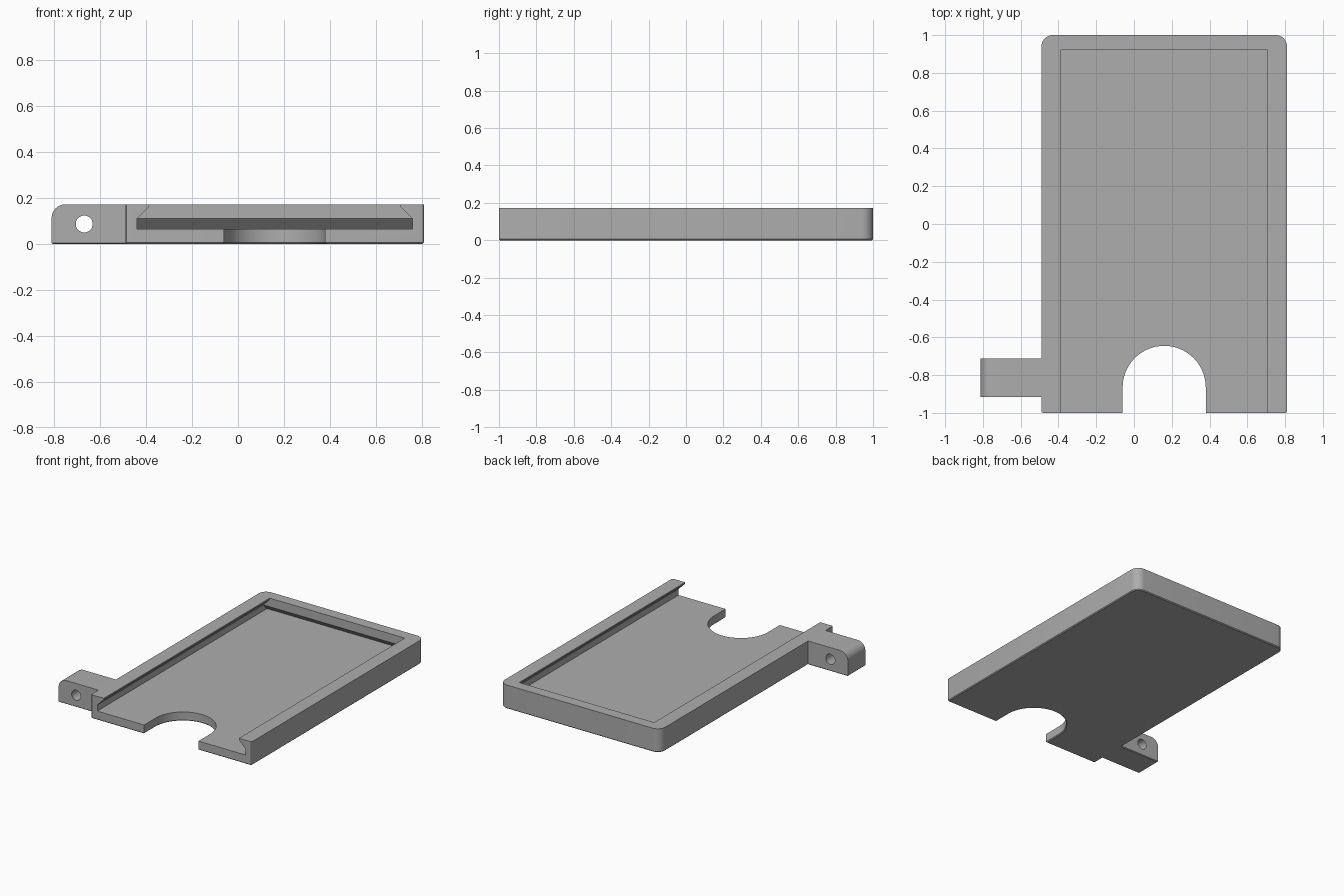
import bpy, bmesh, math
from mathutils import Vector

cube = bpy.data.objects.get("Cube")
if cube:
    bpy.data.objects.remove(cube, do_unlink=True)

HEIGHT, FLOOR = 0.173, 0.065
LEFT, RIGHT = -0.49, 0.81

grey = bpy.data.materials.new("plain grey")
grey.use_nodes = True
colour = (0.42, 0.42, 0.42, 1)
grey.diffuse_color = colour
grey.node_tree.nodes["Principled BSDF"].inputs["Base Color"].default_value = colour


def arc(cx, cy, r, start, end, steps=12):
    """Points along an arc, angles in degrees."""
    angles = [math.radians(start + (end - start) * i / steps) for i in range(steps + 1)]
    return [(cx + r * math.cos(a), cy + r * math.sin(a)) for a in angles]


def prism(name, points, axis, low, high, chamfer=0):
    """Extrude a 2D outline along an axis, optionally chamfering the base rim."""
    place = {"x": lambda a, b, t: (t, a, b),
             "y": lambda a, b, t: (a, t, b),
             "z": lambda a, b, t: (a, b, t)}[axis]
    bm = bmesh.new()
    face = bm.faces.new([bm.verts.new(place(a, b, low)) for a, b in points])
    grown = bmesh.ops.extrude_face_region(bm, geom=[face])
    shift = Vector(place(0, 0, high - low))
    for v in grown["geom"]:
        if isinstance(v, bmesh.types.BMVert):
            v.co += shift
    bmesh.ops.recalc_face_normals(bm, faces=bm.faces)
    if chamfer:
        rim = [e for e in bm.edges if all(abs(v.co.z) < 1e-5 for v in e.verts)]
        bmesh.ops.bevel(bm, geom=rim, offset=chamfer, segments=1, affect="EDGES")
    mesh = bpy.data.meshes.new(name)
    bm.to_mesh(mesh)
    bm.free()
    mesh.materials.append(grey)
    obj = bpy.data.objects.new(name, mesh)
    bpy.context.collection.objects.link(obj)
    return obj


def combine(target, other, operation):
    """Apply a boolean and discard the helper."""
    mod = target.modifiers.new(operation, "BOOLEAN")
    mod.operation, mod.solver, mod.object = operation, "EXACT", other
    bpy.ops.object.select_all(action="DESELECT")
    bpy.context.view_layer.objects.active = target
    target.select_set(True)
    bpy.ops.object.modifier_apply(modifier=mod.name)
    bpy.data.objects.remove(other, do_unlink=True)


# Tray outline with rounded back corners and a thumb notch in the front
outline = (arc(RIGHT - 0.01, -0.99, 0.01, -90, 0, 3)
           + arc(RIGHT - 0.06, 0.94, 0.06, 0, 90)
           + arc(LEFT + 0.06, 0.94, 0.06, 90, 180)
           + arc(LEFT + 0.01, -0.99, 0.01, 180, 270, 3)
           + [(-0.06, -1)] + arc(0.16, -0.865, 0.22, 180, 0, 32) + [(0.38, -1)])
tray = prism("card_tray", outline, "z", 0, HEIGHT, 0.006)

# Channel open at the front, with overhanging side rails
half = [(0.6, FLOOR), (0.6, 0.11), (0.547, 0.163), (0.547, 0.25)]
channel = [(0.16 + x, z) for x, z in half] + [(0.16 - x, z) for x, z in reversed(half)]
combine(tray, prism("channel_cutter", channel, "y", -1.1, 0.92), "DIFFERENCE")

# Sloped undercut below the back lip
undercut = [(0.8, FLOOR), (0.965, FLOOR), (0.92, 0.11), (0.8, 0.11)]
combine(tray, prism("undercut_cutter", undercut, "x", -0.44, 0.76), "DIFFERENCE")

# Side lug with a rounded top corner and a through hole
profile = [(-0.46, 0), (-0.46, HEIGHT)] + arc(-0.752, HEIGHT - 0.06, 0.06, 90, 180) + [(-0.812, 0)]
lug = prism("side_lug", profile, "y", -0.915, -0.713, 0.005)
hole = arc(-0.67, 0.087, 0.037, 0, 360, 32)[:-1]
combine(lug, prism("hole_cutter", hole, "y", -1.05, -0.6), "DIFFERENCE")
combine(tray, lug, "UNION")

bpy.ops.object.select_all(action="DESELECT")
tray.select_set(True)
bpy.context.view_layer.objects.active = tray
bpy.ops.object.shade_smooth_by_angle(angle=math.radians(30))
